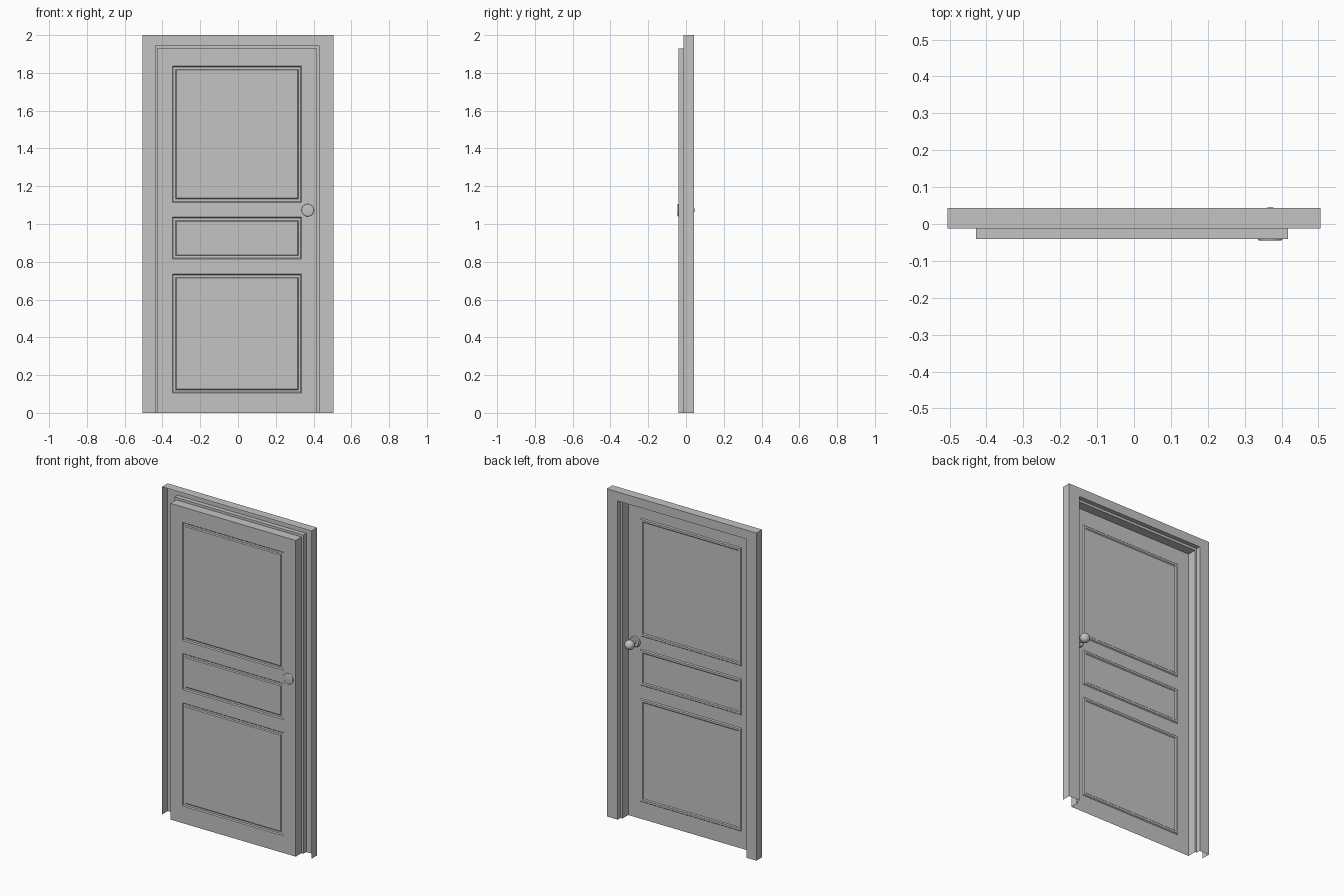
import bpy, bmesh, math

cube = bpy.data.objects.get("Cube")
if cube:
    bpy.data.objects.remove(cube, do_unlink=True)

# One flat colour for everything
grey = bpy.data.materials.new("plain_grey")
grey.use_nodes = True
COLOUR = (0.55, 0.55, 0.55, 1)
grey.diffuse_color = COLOUR
grey.node_tree.nodes["Principled BSDF"].inputs["Base Color"].default_value = COLOUR


def make_object(name, bm):
    mesh = bpy.data.meshes.new(name)
    bm.to_mesh(mesh)
    bm.free()
    mesh.materials.append(grey)
    obj = bpy.data.objects.new(name, mesh)
    bpy.context.collection.objects.link(obj)
    return obj


def sweep_opening(name, profile):
    """Carry an open profile up, across and down the doorway."""
    bm = bmesh.new()
    rings = []
    for (left, right, top), y in profile:
        path = [(left, 0), (left, top), (right, top), (right, 0)]
        rings.append([bm.verts.new((x, y, z)) for x, z in path])
    for r, s in zip(rings, rings[1:]):
        for j in range(3):
            bm.faces.new((r[j], r[j + 1], s[j + 1], s[j]))
    make_object(name, bm)


# Door frame: thin shell with a casing, a small rebate and deep reveals
CASING = (-0.505, 0.505, 2.0)
JAMB = (-0.44, 0.431, 1.945)
DOOR = (-0.428, 0.418, 1.93)
BACK_Y, STEP_Y, DOOR_Y = 0.043, 0.016, -0.04
sweep_opening("door_frame", [(CASING, -0.012), (CASING, BACK_Y), (JAMB, BACK_Y),
                             (JAMB, STEP_Y), (DOOR, STEP_Y), (DOOR, DOOR_Y)])

# Door leaf: a thin sheet cut into cells, with a pressed moulding round each panel
PANEL_X = (-0.348, 0.336)
PANEL_Z = [(0.105, 0.735), (0.815, 1.036), (1.115, 1.836)]
bm = bmesh.new()
left, right, top = DOOR
corners = [(left, 0), (right, 0), (right, top), (left, top)]
bm.faces.new([bm.verts.new((x, DOOR_Y, z)) for x, z in corners])
cuts = [((x, 0, 0), (1, 0, 0)) for x in PANEL_X]
cuts += [((0, 0, z), (0, 0, 1)) for pair in PANEL_Z for z in pair]
for point, normal in cuts:
    bmesh.ops.bisect_plane(bm, geom=bm.verts[:] + bm.edges[:] + bm.faces[:],
                           plane_co=point, plane_no=normal)
bm.normal_update()


def is_panel(face):
    c = face.calc_center_median()
    return (PANEL_X[0] < c.x < PANEL_X[1]
            and any(a < c.z < b for a, b in PANEL_Z))


panels = [f for f in bm.faces if is_panel(f)]
for width, depth in [(0.005, -0.006), (0.012, 0.0), (0.005, 0.005)]:
    bmesh.ops.inset_individual(bm, faces=panels, thickness=width, depth=depth,
                               use_even_offset=True)
make_object("door_leaf", bm)

# Knob parts: turned around an axis running front to back
KNOB_X, KNOB_Z = 0.369, 1.073


def turned(name, points, steps=24):
    bm = bmesh.new()
    verts = [bm.verts.new((KNOB_X + r, y, KNOB_Z)) for r, y in points]
    edges = [bm.edges.new(pair) for pair in zip(verts, verts[1:])]
    bmesh.ops.spin(bm, geom=verts + edges, cent=(KNOB_X, 0, KNOB_Z),
                   axis=(0, 1, 0), angle=math.tau, steps=steps)
    bmesh.ops.remove_doubles(bm, verts=bm.verts, dist=0.0002)
    bmesh.ops.recalc_face_normals(bm, faces=bm.faces)
    obj = make_object(name, bm)
    bpy.ops.object.select_all(action="DESELECT")
    obj.select_set(True)
    bpy.context.view_layer.objects.active = obj
    bpy.ops.object.shade_smooth_by_angle(angle=math.radians(35))


# Rose: a disc through the leaf with a rounded front rim
RIM, ROUND = 0.033, 0.004
quarter = [math.pi / 2 * i / 4 for i in range(5)]
rim = [(RIM - ROUND + ROUND * math.sin(a), -0.041 - ROUND * math.cos(a))
       for a in quarter]
turned("knob_rose", [(0, -0.045)] + rim + [(RIM, -0.036), (0.028, -0.031), (0, -0.031)])
turned("knob_neck", [(0, -0.034), (0.011, -0.034), (0.011, 0.0), (0, 0.0)])

# Ball grip
RADIUS, BALL_Y = 0.029, 0.0165
arc = [math.pi * i / 12 for i in range(13)]
turned("knob_ball", [(RADIUS * math.sin(a), BALL_Y - RADIUS * math.cos(a))
                     for a in arc])
